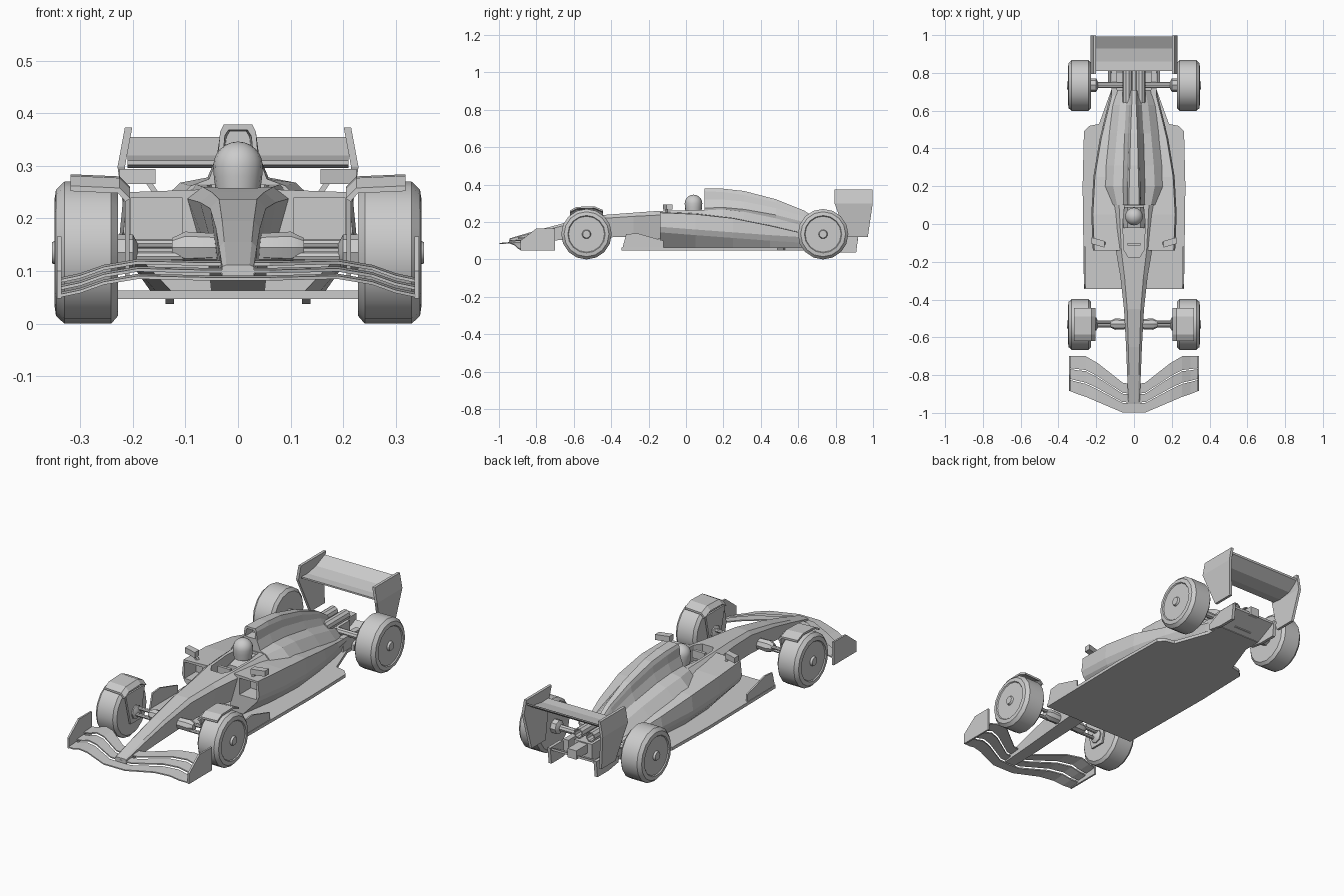
import bpy, bmesh
from math import sin, cos, pi, radians


def loft(name, rings, mirror=False, smooth=False):
    """Skin a list of closed rings of 3D points, with capped ends."""
    bm = bmesh.new()
    rows = [[bm.verts.new(p) for p in r] for r in rings]
    n = len(rows[0])
    for a, b in zip(rows, rows[1:]):
        for i in range(n):
            j = (i + 1) % n
            bm.faces.new((a[i], a[j], b[j], b[i]))
    bm.faces.new(rows[0])
    bm.faces.new(rows[-1])
    bmesh.ops.recalc_face_normals(bm, faces=bm.faces)
    me = bpy.data.meshes.new(name)
    bm.to_mesh(me)
    bm.free()
    ob = bpy.data.objects.new(name, me)
    bpy.context.collection.objects.link(ob)
    if smooth:
        bpy.ops.object.select_all(action='DESELECT')
        bpy.context.view_layer.objects.active = ob
        ob.select_set(True)
        bpy.ops.object.shade_smooth_by_angle(angle=radians(32))
    if mirror:
        ob.modifiers.new("mirror", 'MIRROR')
    return ob


def body(name, stations):
    """Symmetric hull: each station is y and half-profile points (x, z)."""
    return loft(name, [[(x, y, z) for x, z in h] + [(-x, y, z) for x, z in reversed(h)]
                       for y, h in stations])


def plate(name, outline, x0, x1, mirror=True):
    """Vertical plate from a (y, z) outline."""
    return loft(name, [[(x, y, z) for y, z in outline] for x in (x0, x1)], mirror)


def slab(name, half, z0, z1):
    """Horizontal slab from a half outline (x, y)."""
    pts = half + [(-x, y) for x, y in reversed(half)]
    return loft(name, [[(x, y, z) for x, y in pts] for z in (z0, z1)])


def box(name, x, y, z, mirror=True):
    return plate(name, [(y[0], z[0]), (y[1], z[0]), (y[1], z[1]), (y[0], z[1])], x[0], x[1], mirror)


def lathe(name, profile, axis, centre, n=16, mirror=True, smooth=True):
    """Turn (distance, radius) pairs around the x, y or z axis."""
    rings = []
    for d, r in profile:
        ring = []
        for k in range(n):
            a = 2 * pi * k / n
            p = [r * cos(a), r * sin(a)]
            p.insert(axis, d)
            ring.append([p[i] + centre[i] for i in range(3)])
        rings.append(ring)
    return loft(name, rings, mirror, smooth)


def cut(target, cutter):
    m = target.modifiers.new("cut", 'BOOLEAN')
    m.operation, m.object, m.solver = 'DIFFERENCE', cutter, 'EXACT'
    cutter.hide_render = True
    cutter.hide_set(True)


# Nose and cockpit tub
tub = body("nose_and_tub", [
    (y, [(tw, zt), (sw, zt - (zt - zb) * 0.15), (bw, zb)]) for y, tw, sw, bw, zt, zb in [
        (-0.945, 0.022, 0.03, 0.03, 0.112, 0.088),
        (-0.80, 0.026, 0.036, 0.033, 0.155, 0.095),
        (-0.65, 0.03, 0.042, 0.036, 0.195, 0.105),
        (-0.45, 0.036, 0.053, 0.042, 0.237, 0.118),
        (-0.28, 0.05, 0.072, 0.05, 0.25, 0.12),
        (-0.14, 0.067, 0.096, 0.06, 0.26, 0.11),
        (0.12, 0.08, 0.11, 0.10, 0.265, 0.06)]])
cut(tub, slab("cockpit_cutter", [(0.03, -0.175), (0.052, -0.14), (0.06, 0.0), (0.05, 0.095)], 0.18, 0.32))

# Engine cover with raised spine and roll-hoop intake
cover = body("engine_cover", [
    (0.10, [(0.027, 0.379), (0.034, 0.365), (0.038, 0.32), (0.055, 0.275), (0.09, 0.262), (0.12, 0.23), (0.12, 0.07)]),
    (0.20, [(0.025, 0.378), (0.034, 0.36), (0.04, 0.32), (0.058, 0.278), (0.11, 0.268), (0.155, 0.225), (0.15, 0.07)]),
    (0.31, [(0.022, 0.366), (0.03, 0.345), (0.036, 0.31), (0.055, 0.268), (0.105, 0.255), (0.152, 0.205), (0.145, 0.07)]),
    (0.48, [(0.018, 0.322), (0.025, 0.305), (0.032, 0.275), (0.05, 0.238), (0.09, 0.22), (0.135, 0.17), (0.13, 0.07)]),
    (0.63, [(0.012, 0.262), (0.018, 0.25), (0.025, 0.23), (0.042, 0.2), (0.075, 0.18), (0.112, 0.14), (0.11, 0.07)]),
    (0.71, [(0.01, 0.21), (0.015, 0.2), (0.02, 0.185), (0.035, 0.165), (0.06, 0.15), (0.09, 0.12), (0.09, 0.07)])])
cut(cover, body("intake_cutter", [(0.05, [(0.02, 0.371), (0.028, 0.36), (0.031, 0.325)]),
                                  (0.15, [(0.016, 0.365), (0.022, 0.355), (0.025, 0.33)])]))

# Sidepods with undercut flanks and square inlets
pod = loft("sidepod", [
    [(0.07, y, zt), (w - 0.008, y, zt - 0.005), (w, y, zm + 0.03), (w - 0.012, y, zm), (b, y, 0.06), (0.05, y, 0.06)]
    for y, w, b, zt, zm in [
        (-0.14, 0.218, 0.125, 0.255, 0.145), (0.05, 0.226, 0.155, 0.247, 0.13),
        (0.25, 0.215, 0.165, 0.225, 0.115), (0.45, 0.182, 0.145, 0.185, 0.1),
        (0.61, 0.143, 0.12, 0.148, 0.09), (0.71, 0.118, 0.1, 0.127, 0.08)]])
cut(pod, box("inlet_cutter", (0.106, 0.203), (-0.2, -0.05), (0.156, 0.24), False))
pod.modifiers.new("mirror", 'MIRROR')

# Floor, bargeboards and diffuser
slab("floor", [(0.265, -0.345), (0.272, 0.2), (0.265, 0.49), (0.235, 0.52), (0.185, 0.53), (0.12, 0.71), (0.12, 0.80)], 0.047, 0.063)
plate("bargeboard", [(-0.34, 0.06), (-0.32, 0.135), (-0.26, 0.14), (-0.12, 0.10), (-0.12, 0.06)], 0.256, 0.264)
plate("diffuser_strake", [(0.74, 0.05), (0.82, 0.037), (0.91, 0.037), (0.92, 0.12), (0.82, 0.12), (0.74, 0.08)], 0.122, 0.138)
plate("diffuser_ramp", [(0.80, 0.05), (0.91, 0.105), (0.91, 0.117), (0.80, 0.062)], -0.13, 0.13, False)

# Gearbox, crash structure and exhausts
box("gearbox", (-0.05, 0.05), (0.66, 0.83), (0.06, 0.15), False)
box("gearbox_rib", (0.09, 0.118), (0.68, 0.82), (0.06, 0.13))
box("crash_structure", (-0.025, 0.025), (0.82, 0.92), (0.10, 0.145), False)
lathe("exhaust_pipe", [(0.64, 0.026), (0.82, 0.026), (0.82, 0.02), (0.77, 0.02)], 1, (0.034, 0, 0.18), 10)

# Front wing: three separated flaps following a swept, drooping span
span = [(0.0, -0.998, -0.85, 0.082), (0.06, -0.998, -0.84, 0.082), (0.19, -0.943, -0.738, 0.085),
        (0.255, -0.915, -0.70, 0.074), (0.30, -0.90, -0.70, 0.058), (0.338, -0.885, -0.70, 0.05)]
for i, (f0, f1) in enumerate([(0, 0.32), (0.35, 0.63), (0.66, 1)]):
    rings = []
    for x, lead, trail, z in span:
        y0, y1 = (lead + (trail - lead) * f for f in (f0, f1))
        za = z + 0.014 * i
        rings.append([(x, y0, za), (x, y1, za + 0.004), (x, y1, za + 0.01), (x, y0, za + 0.006)])
    loft(f"front_wing_flap_{i + 1}", rings, True)
plate("front_wing_endplate", [(-0.885, 0.048), (-0.70, 0.048), (-0.70, 0.166), (-0.80, 0.166), (-0.885, 0.10)], 0.335, 0.344)

# Rear wing: canted endplates and curved flap
loft("rear_wing_endplate", [
    [(x, y0, z), (x + 0.014, y0, z), (x + 0.014, y1, z), (x, y1, z)]
    for x, y0, y1, z in [(0.201, 0.795, 0.998, 0.373), (0.215, 0.795, 0.998, 0.298), (0.19, 0.86, 0.972, 0.12)]], True)
plate("rear_wing_flap", [(0.81, 0.302), (0.86, 0.296), (0.93, 0.306), (0.99, 0.345), (0.992, 0.355),
                         (0.93, 0.32), (0.86, 0.308), (0.81, 0.31)], -0.21, 0.21, False)

# Wheels with dished rims and hub caps
for end, y in (("front", -0.532), ("rear", 0.733)):
    lathe(f"{end}_wheel", [(0.228, 0.1), (0.228, 0.12), (0.241, 0.135), (0.33, 0.135),
                           (0.346, 0.12), (0.349, 0.1), (0.344, 0.096), (0.344, 0.024), (0.354, 0.02)],
          0, (0, y, 0.135))

# Front wheel deflectors: curved cover over the tyre with an inner leg
loft("wheel_deflector", [
    [(0.205, y, z - 0.024), (0.225, y, z - 0.004), (0.318, y, z), (0.318, y, z - 0.01), (0.228, y, z - 0.014), (0.214, y, z - 0.03)]
    for y, z in [(-0.62, 0.262), (-0.585, 0.281), (-0.49, 0.284), (-0.445, 0.265)]], True)
plate("deflector_leg", [(-0.61, 0.245), (-0.455, 0.245), (-0.49, 0.085), (-0.57, 0.085)], 0.206, 0.215)

# Suspension: paired arms, inboard fairings and hubs
for k in (-1, 1):
    lathe(f"front_arm_{'lower' if k < 0 else 'upper'}", [(0.03, 0.009), (0.25, 0.009)], 0, (0, -0.53 + 0.01 * k, 0.14 + 0.012 * k), 8)
lathe("front_arm_fairing", [(0.03, 0.026), (0.1, 0.03), (0.125, 0.018)], 0, (0, -0.53, 0.145), 8)
lathe("rear_axle", [(0.03, 0.016), (0.25, 0.016)], 0, (0, 0.735, 0.135), 8)
for end, y in (("front", -0.53), ("rear", 0.735)):
    lathe(f"{end}_hub", [(0.19, 0.016), (0.2, 0.035), (0.25, 0.035)], 0, (0, y, 0.135), 8)

# Mirrors swept back on slanted stalks
loft("mirror_housing", [[(x, y, 0.266), (x, y + 0.034, 0.266), (x, y + 0.034, 0.294), (x, y, 0.294)]
                        for x, y in ((0.157, -0.124), (0.225, -0.105))], True)
loft("mirror_stalk", [[(x, -0.11, z), (x + 0.012, -0.11, z), (x + 0.012, -0.095, z), (x, -0.095, z)]
                      for x, z in ((0.145, 0.24), (0.165, 0.27))], True)

# Driver: helmet, shoulders and steering wheel
lathe("helmet", [(-0.05, 0.042), (-0.02, 0.046)] + [(0.046 * sin(a), 0.047 * cos(a)) for a in
      (0, 0.26, 0.52, 0.78, 1.05, 1.3, 1.52)], 2, (0, 0.04, 0.3), 16, False)
body("driver_shoulders", [(y, [(0.035, z), (0.055, z - 0.02), (0.055, 0.17)]) for y, z in ((-0.02, 0.225), (0.09, 0.255))])
box("steering_wheel", (-0.035, 0.035), (-0.115, -0.1), (0.215, 0.255), False)
